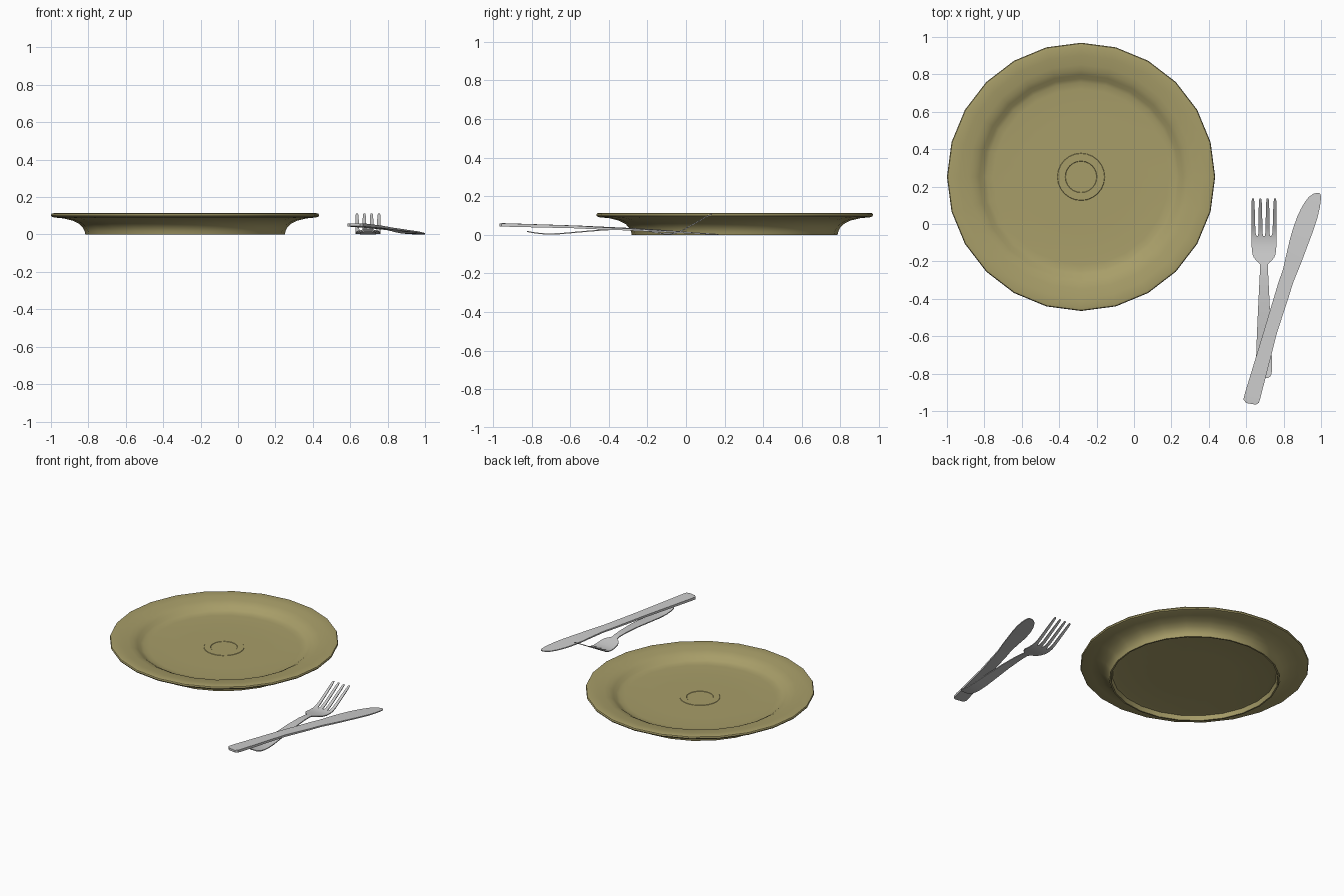
import bpy, bmesh, math

CX, CY = -0.283, 0.252   # plate centre
SIDES = 24


def finish(name, bm, angle, color=None):
    bmesh.ops.recalc_face_normals(bm, faces=bm.faces)
    me = bpy.data.meshes.new(name)
    bm.to_mesh(me)
    bm.free()
    ob = bpy.data.objects.new(name, me)
    bpy.context.collection.objects.link(ob)
    if color:
        mat = bpy.data.materials.new(name + "_colour")
        mat.diffuse_color = color
        me.materials.append(mat)
    bpy.ops.object.select_all(action='DESELECT')
    ob.select_set(True)
    bpy.context.view_layer.objects.active = ob
    bpy.ops.object.shade_smooth_by_angle(angle=math.radians(angle))
    return ob


def skin(bm, rings, closed_caps=True):
    """Join consecutive rings of vertices with quads."""
    n = len(rings[0])
    for a, b in zip(rings, rings[1:]):
        for i in range(n):
            j = (i + 1) % n
            bm.faces.new((a[i], a[j], b[j], b[i]))
    if closed_caps:
        bm.faces.new(rings[0])
        bm.faces.new(rings[-1])


def strip(bm, stations):
    """Flat bar through stations (left xy, right xy, bottom z, thickness)."""
    rings = []
    for (lx, ly), (rx, ry), z, t in stations:
        rings.append([bm.verts.new(p) for p in (
            (lx, ly, z), (rx, ry, z), (rx, ry, z + t), (lx, ly, z + t))])
    skin(bm, rings)


def lerp(table, y):
    for (y0, z0), (y1, z1) in zip(table, table[1:]):
        if y <= y1:
            f = (y - y0) / (y1 - y0)
            return z0 + (z1 - z0) * f
    return table[-1][1]


# Plate: one lathe profile from underside centre, round the rim, to the top rings
profile = [(0.25, 0.035), (0.49, 0.035), (0.515, 0.03), (0.523, 0.0), (0.533, 0.0),
           (0.537, 0.018), (0.546, 0.036), (0.565, 0.056), (0.60, 0.074),
           (0.65, 0.086), (0.70, 0.091), (0.713, 0.095), (0.717, 0.103),
           (0.713, 0.111), (0.70, 0.114), (0.65, 0.109), (0.60, 0.102),
           (0.57, 0.095), (0.545, 0.082), (0.525, 0.067), (0.505, 0.059),
           (0.47, 0.056), (0.30, 0.055), (0.127, 0.055), (0.125, 0.057),
           (0.085, 0.057), (0.083, 0.055)]
bm = bmesh.new()
rings = []
for r, z in profile:
    rings.append([bm.verts.new((CX + r * math.cos(2 * math.pi * k / SIDES),
                                CY + r * math.sin(2 * math.pi * k / SIDES), z))
                  for k in range(SIDES)])
skin(bm, rings)
finish("plate", bm, 42, (0.39, 0.34, 0.14, 1))

# Fork: curved side profile shared by handle, head and tines
side = [(-0.825, 0.015), (-0.78, 0.006), (-0.72, 0.001), (-0.65, 0.003),
        (-0.55, 0.012), (-0.42, 0.023), (-0.30, 0.027), (-0.24, 0.025),
        (-0.17, 0.012), (-0.12, 0.003), (-0.08, 0.002), (-0.05, 0.007),
        (-0.02, 0.019), (0.135, 0.107)]
widths = [(-0.823, 0.022), (-0.815, 0.034), (-0.80, 0.041), (-0.76, 0.043),
          (-0.72, 0.042), (-0.65, 0.040), (-0.55, 0.036), (-0.42, 0.030),
          (-0.30, 0.024), (-0.24, 0.021), (-0.215, 0.022), (-0.205, 0.030),
          (-0.195, 0.042), (-0.18, 0.054), (-0.16, 0.062), (-0.12, 0.066),
          (-0.08, 0.0675), (-0.065, 0.0675)]
FX = 0.695
bm = bmesh.new()
strip(bm, [((FX - w, y), (FX + w, y), lerp(side, y), 0.006) for y, w in widths])
for k in range(4):
    s = (k - 1.5) / 1.5
    bars = []
    for y, w in ((-0.067, 0.0145), (-0.05, 0.0115), (-0.02, 0.0105),
                 (0.06, 0.0095), (0.12, 0.0075), (0.135, 0.005)):
        c = FX + s * (0.0675 - max(w, 0.0085))
        bars.append(((c - w, y), (c + w, y), lerp(side, y), 0.006))
    strip(bm, bars)
finish("fork", bm, 35)

# Knife: tapered bar leaning with its handle on the fork
bm = bmesh.new()
strip(bm, [
    ((0.600, -0.957), (0.652, -0.966), 0.044, 0.015),
    ((0.585, -0.938), (0.668, -0.955), 0.043, 0.017),
    ((0.593, -0.905), (0.677, -0.925), 0.042, 0.017),
    ((0.698, -0.560), (0.765, -0.580), 0.034, 0.014),
    ((0.770, -0.320), (0.824, -0.400), 0.026, 0.011),
    ((0.797, -0.240), (0.852, -0.310), 0.023, 0.010),
    ((0.820, -0.140), (0.893, -0.210), 0.018, 0.009),
    ((0.834, -0.080), (0.925, -0.125), 0.014, 0.008),
    ((0.850, -0.025), (0.955, -0.045), 0.010, 0.008),
    ((0.872, 0.037), (0.980, 0.030), 0.006, 0.007),
    ((0.892, 0.080), (0.993, 0.085), 0.004, 0.006),
    ((0.914, 0.118), (0.998, 0.120), 0.002, 0.006),
    ((0.935, 0.145), (1.000, 0.145), 0.001, 0.005),
    ((0.960, 0.162), (0.997, 0.160), 0.0, 0.005),
    ((0.980, 0.167), (0.990, 0.166), 0.0, 0.005),
])
finish("knife", bm, 35)
